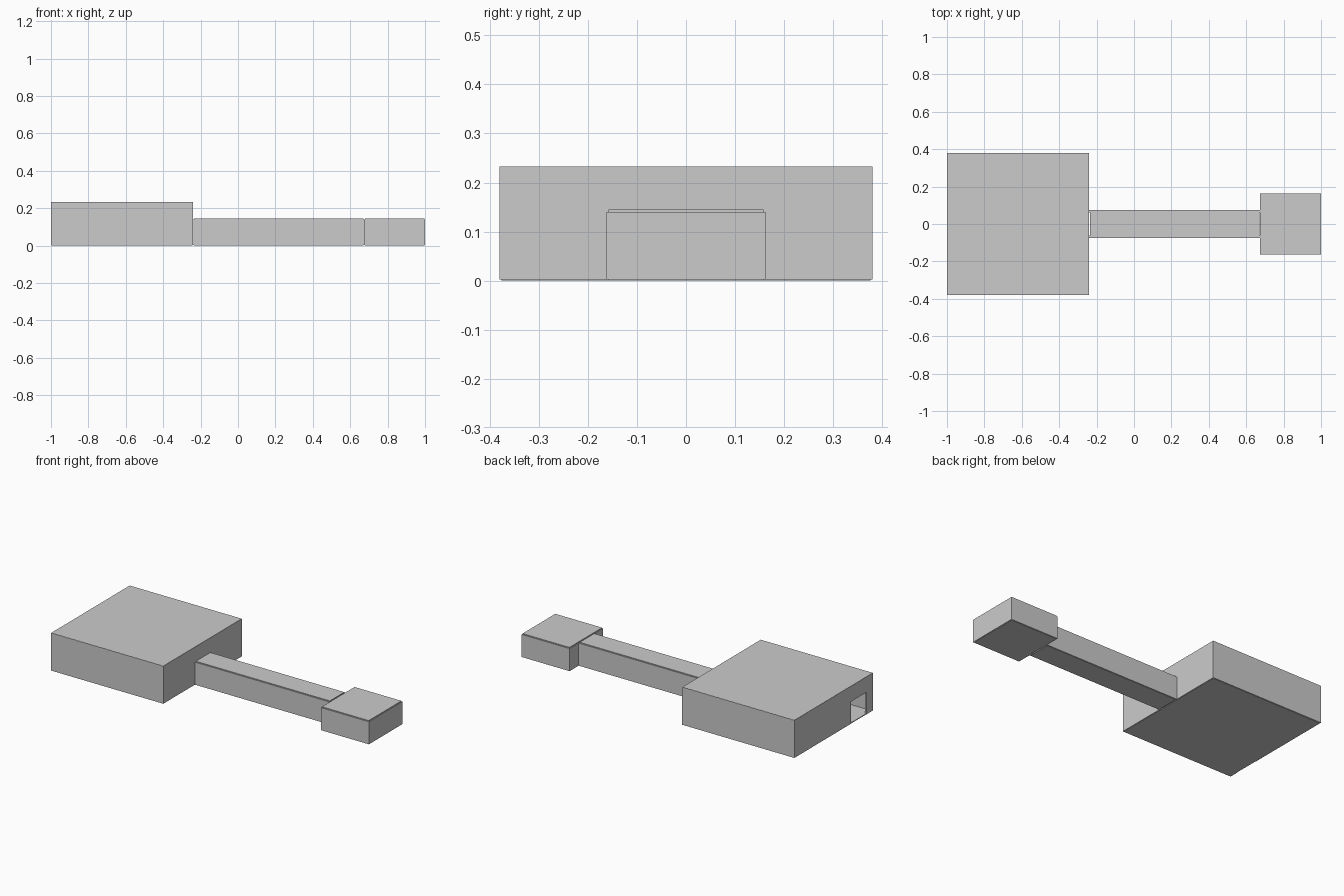
import bpy, bmesh
from mathutils import Matrix, Vector

if "Cube" in bpy.data.objects:
    bpy.data.objects.remove(bpy.data.objects["Cube"])

T = 0.012       # wall thickness
INSET = 0.004   # slab edge set back from the wall face
SLAB = 0.005    # floor and roof thickness


def boxes(name, parts):
    """One object made of axis-aligned boxes given as (x0, x1, y0, y1, z0, z1)."""
    bm = bmesh.new()
    for x0, x1, y0, y1, z0, z1 in parts:
        mid = Vector((x0 + x1, y0 + y1, z0 + z1)) / 2
        size = Matrix.Diagonal((x1 - x0, y1 - y0, z1 - z0, 1))
        bmesh.ops.create_cube(bm, size=1, matrix=Matrix.Translation(mid) @ size)
    me = bpy.data.meshes.new(name)
    bm.to_mesh(me)
    bm.free()
    ob = bpy.data.objects.new(name, me)
    bpy.context.collection.objects.link(ob)
    return ob


def end_wall(name, x0, x1, y0, y1, z0, z1, door=None):
    """Wall across x, optionally pierced by a floor-level door (ya, yb, height)."""
    if door is None:
        return boxes(name, [(x0, x1, y0, y1, z0, z1)])
    ya, yb, h = door
    return boxes(name, [(x0, x1, y0, ya, z0, z1), (x0, x1, yb, y1, z0, z1),
                        (x0, x1, ya, yb, h, z1)])


def side_walls(name, x0, x1, y0, y1, z0, z1):
    for label, a, b in (("front", y0, y0 + T), ("back", y1 - T, y1)):
        boxes(f"{name}_{label}_wall", [(x0, x1, a, b, z0, z1)])


def slab(name, x0, x1, y0, y1, z0, inset=INSET):
    boxes(name, [(x0 + inset, x1 - inset, y0 + inset, y1 - inset, z0, z0 + SLAB)])


def room(name, x0, x1, y0, y1, wall_top, roof_z, roof_inset, left=None, right=None):
    base = 0.002
    side_walls(name, x0, x1, y0, y1, base, wall_top)
    end_wall(name + "_left_wall", x0, x0 + T, y0 + T, y1 - T, base, wall_top, left)
    end_wall(name + "_right_wall", x1 - T, x1, y0 + T, y1 - T, base, wall_top, right)
    slab(name + "_floor", x0, x1, y0, y1, 0)
    slab(name + "_roof", x0, x1, y0, y1, roof_z, roof_inset)


XA, XB = -0.24, 0.675         # corridor ends
CY = 0.074                    # corridor half width
passage = (-CY + T, CY - T, 0.14)

# Main hall with an entrance on its outer end
room("hall", -1, XA, -0.38, 0.38, 0.231, 0.2275, 0.0005,
     left=(-0.32, -0.17, 0.137), right=passage)

# Small end chamber
room("chamber", XB, 1, -0.162, 0.162, 0.14, 0.14, INSET, left=(-CY + T, CY - T, 0.136))

# Connecting corridor, open at both ends
side_walls("corridor", XA, XB, -CY, CY, 0.002, 0.14)
slab("corridor_floor", XA, XB, -CY, CY, 0)
slab("corridor_roof", XA, XB, -CY, CY, 0.14)
